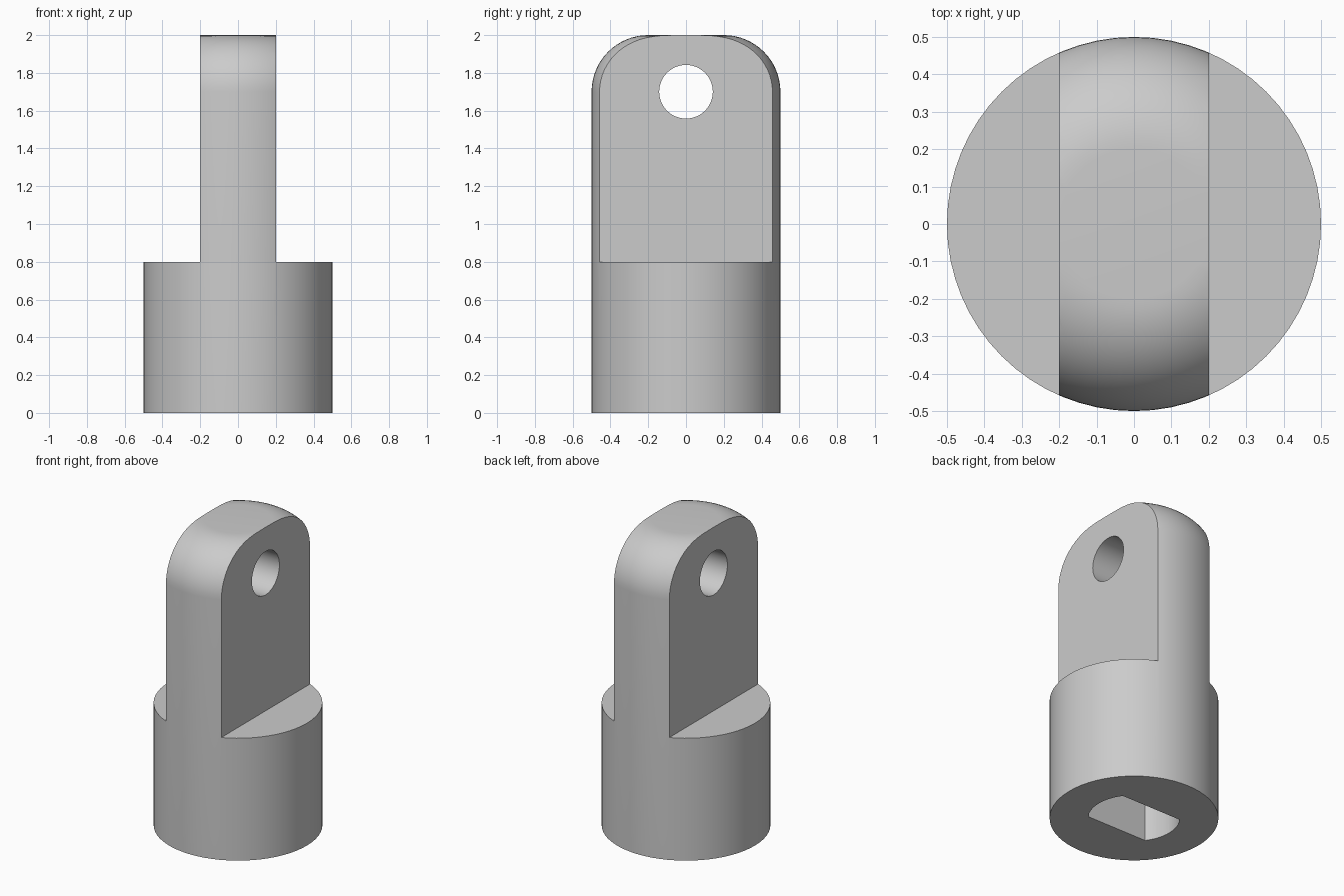
import bpy
import bmesh
from math import sin, cos, pi, radians, asin
from mathutils import Matrix

cube = bpy.data.objects.get("Cube")
if cube:
    bpy.data.objects.remove(cube, do_unlink=True)

RADIUS, HEIGHT, FILLET = 0.5, 2.0, 0.3
SHOULDER, TONGUE_HALF = 0.8, 0.2
EYE_RADIUS, EYE_Z = 0.142, 1.7
BORE_RADIUS, BORE_FLAT, BORE_DEPTH = 0.272, 0.16, 0.6

grey = bpy.data.materials.new("plain grey")
grey.use_nodes = True
colour = (0.6, 0.6, 0.6, 1)
grey.diffuse_color = colour
grey.node_tree.nodes["Principled BSDF"].inputs["Base Color"].default_value = colour


def make_object(name, bm):
    bmesh.ops.recalc_face_normals(bm, faces=bm.faces)
    mesh = bpy.data.meshes.new(name)
    bm.to_mesh(mesh)
    bm.free()
    mesh.materials.append(grey)
    obj = bpy.data.objects.new(name, mesh)
    bpy.context.collection.objects.link(obj)
    return obj


def box(name, x0, x1, y0, y1, z0, z1):
    bm = bmesh.new()
    size = Matrix.Diagonal((x1 - x0, y1 - y0, z1 - z0, 1))
    centre = Matrix.Translation(((x0 + x1) / 2, (y0 + y1) / 2, (z0 + z1) / 2))
    bmesh.ops.create_cube(bm, size=1, matrix=centre @ size)
    return make_object(name, bm)


def prism(name, outline, depth):
    bm = bmesh.new()
    face = bm.faces.new([bm.verts.new(p) for p in outline])
    side = bmesh.ops.extrude_face_region(bm, geom=[face])["geom"]
    verts = [v for v in side if isinstance(v, bmesh.types.BMVert)]
    bmesh.ops.translate(bm, vec=depth, verts=verts)
    return make_object(name, bm)


# Round post with a filleted top rim
arc = [i * pi / 2 / 16 for i in range(17)]
profile = [(0, 0), (RADIUS, 0)]
profile += [(RADIUS - FILLET + FILLET * cos(a), HEIGHT - FILLET + FILLET * sin(a)) for a in arc]
profile += [(0, HEIGHT)]
bm = bmesh.new()
points = [bm.verts.new((r, 0, z)) for r, z in profile]
edges = [bm.edges.new(pair) for pair in zip(points, points[1:])]
bmesh.ops.spin(bm, geom=points + edges, cent=(0, 0, 0), axis=(0, 0, 1),
               angle=2 * pi, steps=64)
bmesh.ops.remove_doubles(bm, verts=bm.verts, dist=1e-4)
body = make_object("eye_coupling_body", bm)

# Side slabs that leave the flat tongue
cutters = [box("right_slab_cutter", -1, -TONGUE_HALF, -1, 1, SHOULDER, 3),
           box("left_slab_cutter", TONGUE_HALF, 1, -1, 1, SHOULDER, 3)]

# Cross hole through the tongue
turns = [2 * pi * i / 48 for i in range(48)]
cutters.append(prism("eye_cutter",
                     [(-1, EYE_RADIUS * cos(t), EYE_Z + EYE_RADIUS * sin(t)) for t in turns],
                     (2, 0, 0)))

# Shaft socket: round bore with two flats
half = asin(BORE_FLAT / BORE_RADIUS)
sweep = [-half + 2 * half * i / 14 for i in range(15)]
outline = [(BORE_RADIUS * cos(a + turn), BORE_RADIUS * sin(a + turn), -0.2)
           for turn in (0, pi) for a in sweep]
cutters.append(prism("socket_cutter", outline, (0, 0, BORE_DEPTH + 0.2)))

# Cut the body, then drop the cutters
bpy.ops.object.select_all(action="DESELECT")
body.select_set(True)
bpy.context.view_layer.objects.active = body
for cutter in cutters:
    cutter.hide_render = True
    cut = body.modifiers.new(cutter.name, "BOOLEAN")
    cut.operation = "DIFFERENCE"
    cut.solver = "EXACT"
    cut.object = cutter
    bpy.ops.object.modifier_apply(modifier=cut.name)
    bpy.data.objects.remove(cutter, do_unlink=True)

bpy.ops.object.shade_smooth_by_angle(angle=radians(30))
